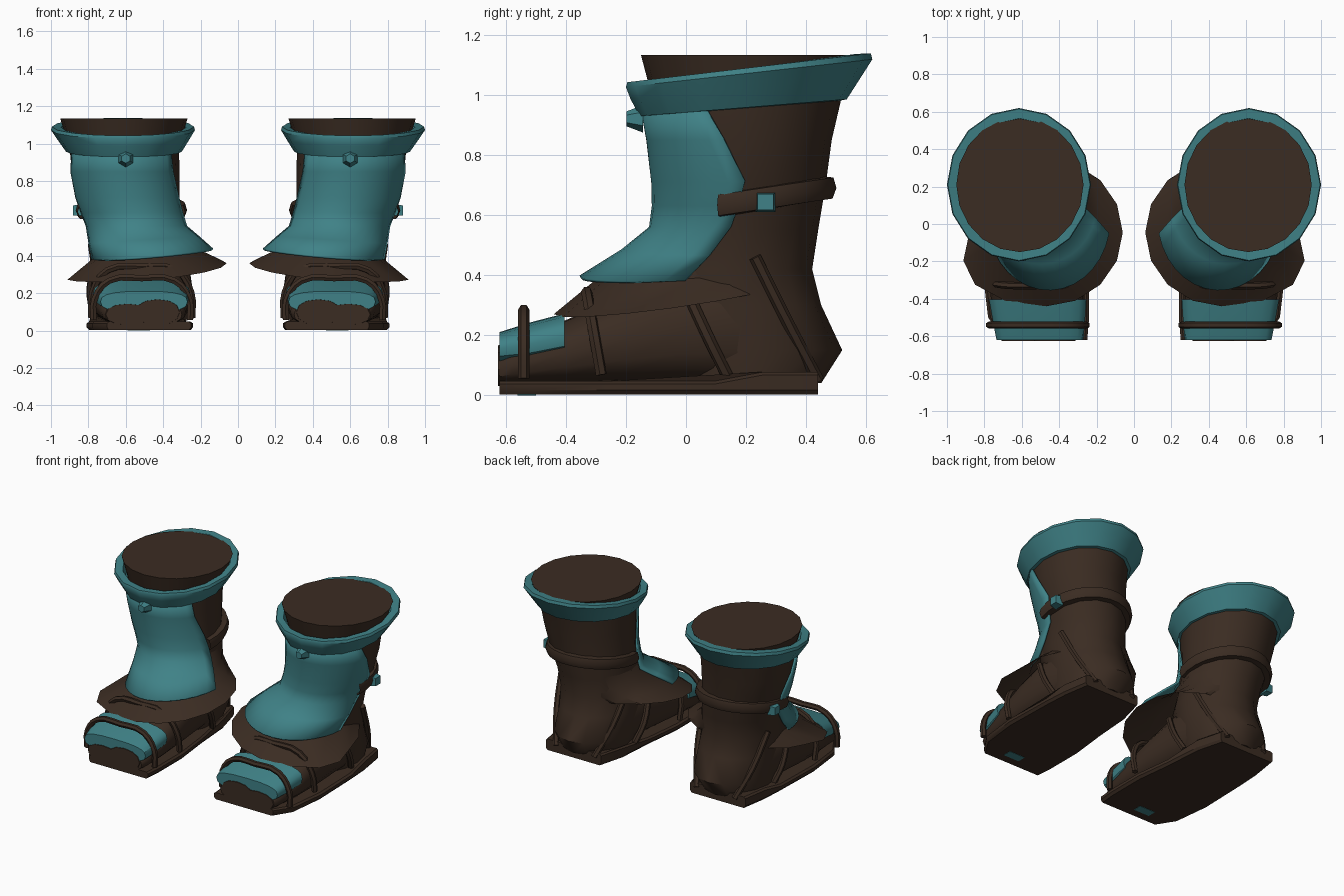
import bpy, bmesh, math
from mathutils import Vector

if "Cube" in bpy.data.objects:
    bpy.data.objects.remove(bpy.data.objects["Cube"])


def material(name, rgb):
    m = bpy.data.materials.new(name)
    m.diffuse_color = (*rgb, 1)
    m.use_nodes = True
    m.node_tree.nodes["Principled BSDF"].inputs["Base Color"].default_value = m.diffuse_color
    return m


BROWN = material("dark_brown_leather", (0.043, 0.025, 0.016))
TEAL = material("teal_cloth", (0.050, 0.222, 0.242))


def finish(ob, mat, angle=40, thickness=0):
    """Shade the part and mirror it to the other boot."""
    ob.data.materials.clear()
    ob.data.materials.append(mat)
    bpy.ops.object.select_all(action='DESELECT')
    ob.select_set(True)
    bpy.context.view_layer.objects.active = ob
    bpy.ops.object.shade_smooth_by_angle(angle=math.radians(angle))
    if thickness:
        ob.modifiers.new("Thickness", 'SOLIDIFY').thickness = thickness
    ob.modifiers.new("Mirror", 'MIRROR').use_mirror_merge = False
    return ob


def skin(name, rows, mat, closed=True, caps=False, angle=40, thickness=0):
    """Join rows of points with quads, optionally capping both ends."""
    bm = bmesh.new()
    vs = [[bm.verts.new(p) for p in row] for row in rows]
    n = len(rows[0])
    for low, high in zip(vs, vs[1:]):
        for i in range(n if closed else n - 1):
            j = (i + 1) % n
            bm.faces.new((low[i], low[j], high[j], high[i]))
    if caps:
        bm.faces.new(vs[0][::-1])
        bm.faces.new(vs[-1])
        bmesh.ops.recalc_face_normals(bm, faces=bm.faces)
    me = bpy.data.meshes.new(name)
    bm.to_mesh(me)
    bm.free()
    ob = bpy.data.objects.new(name, me)
    bpy.context.collection.objects.link(ob)
    return finish(ob, mat, angle, thickness)


def ring(cx, cy, rx, ry, z, tilt_x=0, tilt_y=0, a0=0, a1=360, n=16, corner=0):
    """Tilted ellipse or arc; corner pushes out its outer front quarter."""
    steps = n if a1 - a0 == 360 else n - 1
    out = []
    for i in range(n):
        a = math.radians(a0 + (a1 - a0) * i / steps)
        c, s = math.cos(a), math.sin(a)
        push = corner * max(0, -2 * s * c) if c > 0 else 0
        out.append((cx + rx * c + push, cy + ry * s, z + tilt_x * c + tilt_y * s))
    return out


def section(y, x0, x1, z0, z1, n=20, power=0.72):
    """Rounded box cross-section standing across the foot."""
    out = []
    for i in range(n):
        a = math.tau * i / n
        c, s = math.cos(a), math.sin(a)
        out.append(((x0 + x1) / 2 + (x1 - x0) / 2 * math.copysign(abs(c) ** power, c), y,
                    (z0 + z1) / 2 + (z1 - z0) / 2 * math.copysign(abs(s) ** power, s)))
    return out


def tube(name, points, radius, mat):
    cu = bpy.data.curves.new(name, 'CURVE')
    cu.dimensions = '3D'
    cu.bevel_depth, cu.bevel_resolution, cu.resolution_u = radius, 1, 3
    cu.use_fill_caps = True
    sp = cu.splines.new('BEZIER')
    sp.bezier_points.add(len(points) - 1)
    for bp, p in zip(sp.bezier_points, points):
        bp.co = p
        bp.handle_left_type = bp.handle_right_type = 'AUTO'
    ob = bpy.data.objects.new(name, cu)
    bpy.context.collection.objects.link(ob)
    bpy.ops.object.select_all(action='DESELECT')
    ob.select_set(True)
    bpy.context.view_layer.objects.active = ob
    bpy.ops.object.convert(target='MESH')
    finish(bpy.context.view_layer.objects.active, mat, 50)


# Shaft and heel
skin("shaft", [
    ring(0.54, 0.20, 0.22, 0.25, 0.04),
    ring(0.53, 0.21, 0.245, 0.31, 0.15),
    ring(0.53, 0.17, 0.25, 0.28, 0.30),
    ring(0.54, 0.14, 0.25, 0.28, 0.42),
    ring(0.55, 0.17, 0.25, 0.27, 0.55),
    ring(0.58, 0.185, 0.267, 0.28, 0.70),
    ring(0.60, 0.185, 0.288, 0.30, 0.85),
    ring(0.61, 0.19, 0.293, 0.33, 1.00),
], BROWN, caps=True, angle=50)

# Flat-topped lining standing in the collar
skin("top_lining", [
    ring(0.61, 0.20, 0.30, 0.315, 1.00, n=20),
    ring(0.61, 0.21, 0.34, 0.36, 1.133, n=20),
], BROWN, caps=True)

# Flared collar, higher at the back
skin("collar", [
    ring(0.61, 0.19, 0.285, 0.32, 0.955, 0, 0.025),
    ring(0.61, 0.19, 0.31, 0.345, 0.957, 0, 0.028),
    ring(0.613, 0.20, 0.355, 0.385, 1.025, 0, 0.038),
    ring(0.615, 0.21, 0.385, 0.41, 1.072, 0, 0.046),
    ring(0.615, 0.21, 0.38, 0.405, 1.090, 0, 0.048),
    ring(0.612, 0.21, 0.335, 0.355, 1.088, 0, 0.048),
    ring(0.61, 0.20, 0.31, 0.335, 1.040, 0, 0.040),
], TEAL)

# Skirt flaring over the foot
skin("ankle_skirt", [
    ring(0.47, -0.045, 0.41, 0.395, 0.325, -0.035, 0.055, corner=0.09),
    ring(0.475, 0.04, 0.295, 0.34, 0.405, -0.015, 0.02),
    ring(0.52, 0.12, 0.262, 0.275, 0.485),
    ring(0.55, 0.17, 0.252, 0.268, 0.57),
], BROWN)

# Front guard wrapping the shin
skin("shin_guard", [
    ring(0.455, 0.03, 0.33, 0.385, 0.412, -0.03, 0.015, 192, 355),
    ring(0.50, 0.10, 0.30, 0.315, 0.485, -0.02, 0, 192, 356),
    ring(0.54, 0.165, 0.275, 0.288, 0.56, 0, 0, 193, 357),
    ring(0.562, 0.18, 0.28, 0.294, 0.63, 0, 0, 196, 359),
    ring(0.583, 0.185, 0.287, 0.302, 0.71, 0, 0, 200, 362),
    ring(0.602, 0.187, 0.30, 0.32, 0.85, 0, 0, 211, 349),
    ring(0.61, 0.19, 0.303, 0.342, 0.96, 0, 0, 213, 338),
], TEAL, closed=False, angle=70, thickness=0.012)

# Ankle strap round the back
skin("ankle_strap", [
    ring(0.57, 0.19, rx, rx + 0.015, z, 0, 0.045, -16, 196)
    for rx, z in ((0.24, 0.605), (0.285, 0.61), (0.298, 0.645), (0.288, 0.68), (0.24, 0.685))
], BROWN, closed=False)

# Foot with a low blunt front
skin("foot", [section(*s) for s in (
    (-0.62, 0.30, 0.71, 0.03, 0.14), (-0.58, 0.28, 0.73, 0.03, 0.17),
    (-0.40, 0.265, 0.765, 0.03, 0.25), (-0.20, 0.265, 0.785, 0.03, 0.34),
    (0.00, 0.275, 0.785, 0.03, 0.41), (0.20, 0.29, 0.775, 0.03, 0.42),
    (0.36, 0.34, 0.72, 0.03, 0.36))], BROWN, caps=True)

# Toe wrap covering the upper half of the toes
skin("toe_wrap", [section(*s) for s in (
    (-0.621, 0.27, 0.735, 0.098, 0.21), (-0.52, 0.262, 0.755, 0.10, 0.242),
    (-0.405, 0.255, 0.775, 0.12, 0.272))], TEAL, caps=True)

# Overlapping toe bumps at the front
for name, x, w, top in (("big_toe", 0.43, 0.13, 0.175), ("small_toes", 0.59, 0.13, 0.15)):
    skin(name, [section(y, x - w * k, x + w * k, 0.03, top * h, n=12, power=0.9) for y, k, h in (
        (-0.625, 0.9, 0.95), (-0.58, 1, 1))], BROWN, caps=True)

# Sole, lifted at the heel
outline = [(0.25, -0.62), (0.70, -0.62), (0.78, -0.50), (0.81, -0.25), (0.80, 0.10),
           (0.79, 0.26), (0.76, 0.44), (0.34, 0.44), (0.29, 0.26), (0.27, 0.0),
           (0.24, -0.25), (0.24, -0.50)]


def sole_row(inset, z):
    return [(0.52 + (x - 0.52) * inset, y, z + (0.03 if y > 0.25 and z > 0.02 else 0))
            for x, y in outline]


skin("sole", [sole_row(0.95, 0.002), sole_row(1, 0.018), sole_row(1, 0.038), sole_row(0.95, 0.048)],
     BROWN, caps=True, angle=30)

# Small patch showing under the toes
bpy.ops.mesh.primitive_cube_add(size=1)
patch = bpy.context.object
patch.name = "sole_patch"
for v in patch.data.vertices:
    v.co = Vector((0.53 + v.co.x * 0.12, -0.53 + v.co.y * 0.06, 0.0025 + v.co.z * 0.005))
finish(patch, TEAL, 20)

# Hoops over the toes and instep
for name, y0, lean, top, wide in (("toe_hoop", -0.54, 0.0, 0.28, 0.258),
                                  ("instep_hoop", -0.27, -0.06, 0.34, 0.268)):
    arch = ((-1, 0.2), (-0.98, 0.6), (-0.68, 0.95), (0, 1), (0.68, 0.95), (0.98, 0.6), (1, 0.2))
    tube(name, [(0.514 + wide * u, y0 + lean * v, top * v) for u, v in arch], 0.019, BROWN)

# Slanted side straps on both sides of each foot
for side, sign in (("outer", 1), ("inner", -1)):
    tube(side + "_mid_strap", [(0.527 + sign * dx, y, z) for dx, y, z in (
        (0.235, 0.14, 0.06), (0.264, 0.08, 0.18), (0.25, 0.01, 0.33))], 0.02, BROWN)
    tube(side + "_heel_strap", [(0.535 + sign * dx, y, z) for dx, y, z in (
        (0.145, 0.44, 0.05), (0.212, 0.34, 0.24), (0.25, 0.23, 0.46))], 0.02, BROWN)

# Studs on the shin guard and the ankle strap
bpy.ops.mesh.primitive_cone_add(vertices=6, radius1=0.046, radius2=0.025, depth=0.055)
stud = bpy.context.object
stud.name = "front_stud"
for v in stud.data.vertices:
    x, y, z = v.co
    v.co = Vector((0.60 + x, -0.17 - z, 0.92 + y))
finish(stud, TEAL, 20)

bpy.ops.mesh.primitive_cube_add(size=0.066)
stud = bpy.context.object
stud.name = "side_stud"
for v in stud.data.vertices:
    taper = 0.8 if v.co.x > 0 else 1.0
    v.co = Vector((0.855 + v.co.x * 0.8, 0.265 + v.co.y * taper, 0.643 + v.co.z * taper))
finish(stud, TEAL, 20)
